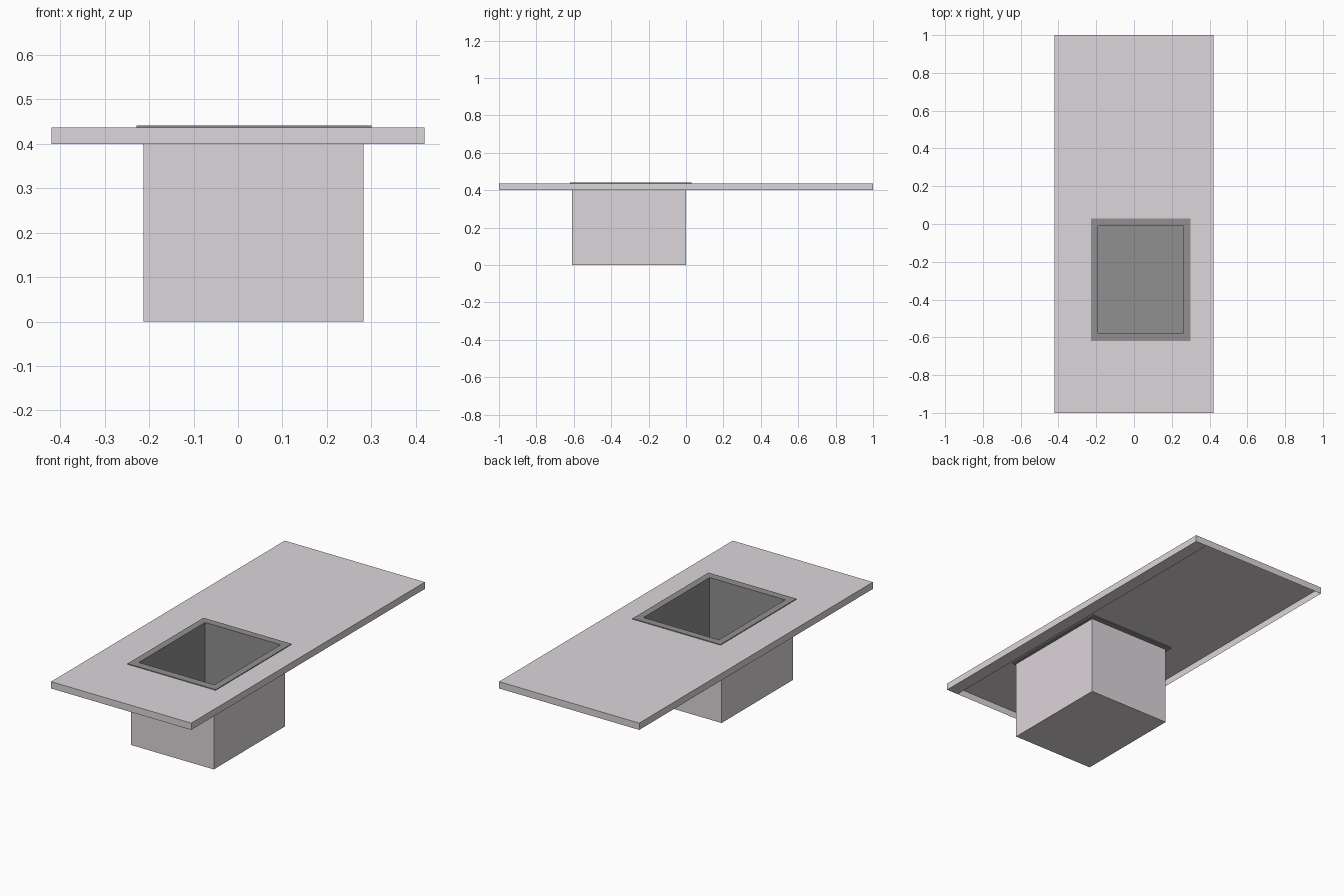
import bpy, bmesh

if "Cube" in bpy.data.objects:
    bpy.data.objects.remove(bpy.data.objects["Cube"])


def shell(name, loops, color, strips=()):
    """Bridge a run of rectangles (x0, x1, y0, y1, z), capping the last one."""
    bm = bmesh.new()

    def ring(r):
        x0, x1, y0, y1, z = r
        return [bm.verts.new((x, y, z)) for x, y in
                ((x0, y0), (x1, y0), (x1, y1), (x0, y1))]

    rings = [ring(r) for r in loops]
    for a, b in zip(rings, rings[1:]):
        for i in range(4):
            j = (i + 1) % 4
            bm.faces.new((a[i], a[j], b[j], b[i]))
    bm.faces.new(rings[-1])
    for s in strips:
        bm.faces.new(reversed(ring(s)))
    bmesh.ops.remove_doubles(bm, verts=bm.verts, dist=0.0001)
    mesh = bpy.data.meshes.new(name)
    bm.to_mesh(mesh)
    bm.free()
    obj = bpy.data.objects.new(name, mesh)
    bpy.context.collection.objects.link(obj)
    mat = bpy.data.materials.new(name + "_color")
    mat.diffuse_color = color
    mat.use_nodes = True
    mat.node_tree.nodes["Principled BSDF"].inputs["Base Color"].default_value = mat.diffuse_color
    mesh.materials.append(mat)
    return obj


SLAB = (-0.42, 0.42, -1.0, 1.0)
BOX = (-0.213, 0.282, -0.61, 0.0)
RIM = (-0.228, 0.30, -0.62, 0.03)
BOWL = (-0.19, 0.262, -0.577, -0.01)

# Open-bottomed countertop with the sink housing hanging from it,
# and a narrow return strip under the right-hand edge
shell("countertop",
      [SLAB + (0.40,), SLAB + (0.437,), BOX + (0.437,), BOX + (0.0,)],
      (0.72, 0.67, 0.70, 1),
      strips=[(0.35, 0.42, -1.0, 1.0, 0.40)])

# Dark basin with a thin flat rim
shell("sink_basin",
      [BOWL + (0.432,), RIM + (0.432,), RIM + (0.441,), BOWL + (0.441,),
       BOWL + (0.02,)],
      (0.28, 0.28, 0.28, 1))
